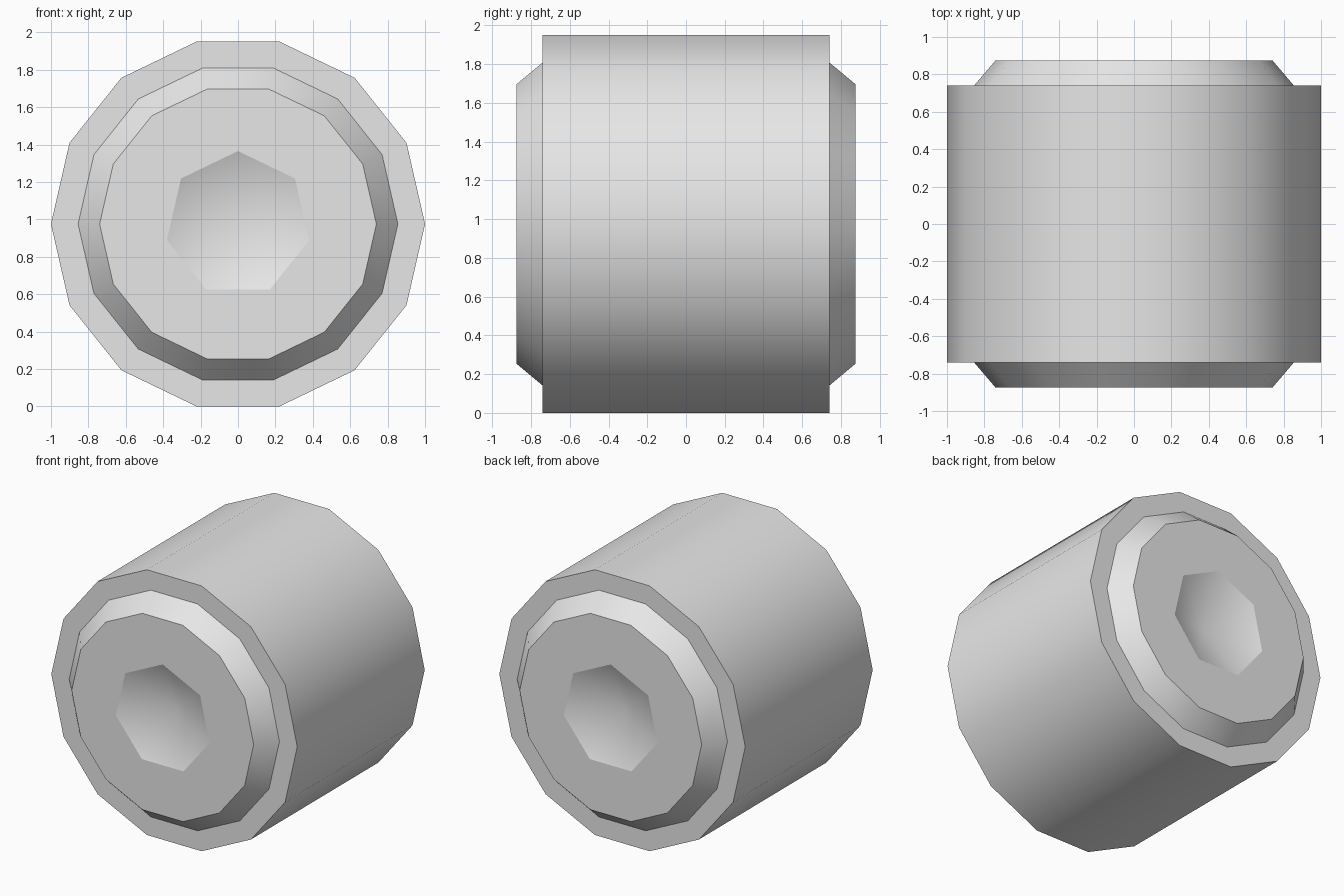
import bpy
import bmesh
from math import cos, sin, pi, radians

default_cube = bpy.data.objects.get("Cube")
if default_cube:
    bpy.data.objects.remove(default_cube, do_unlink=True)

SIDES = 14
AXIS_Z = cos(pi / SIDES)      # height of the axis, so a flat side rests on the floor
BODY_Y = 0.74
CAP_Y = 0.875
CAP_BASE, CAP_TOP = 0.855, 0.74
SOCKET_R, SOCKET_DEPTH = 0.39, 0.16

# Single grey material
grey = bpy.data.materials.new("plain grey")
grey.use_nodes = True
colour = (0.8, 0.8, 0.8, 1)
grey.diffuse_color = colour
grey.node_tree.nodes["Principled BSDF"].inputs["Base Color"].default_value = colour


def ring(bm, radius, y, sides=SIDES, start=0.0):
    angles = [start + 2 * pi * i / sides for i in range(sides)]
    return [bm.verts.new((radius * cos(a), y, AXIS_Z + radius * sin(a))) for a in angles]


def bridge(bm, a, b):
    n = len(a)
    for i in range(n):
        j = (i + 1) % n
        bm.faces.new((a[i], b[i], b[j], a[j]))


def loop_edges(bm, verts):
    return [bm.edges.get((v, verts[i - 1])) for i, v in enumerate(verts)]


def finish(bm, name, sharp=()):
    # Smooth shading with hard edges at steep angles and on the given edges
    bm.normal_update()
    for f in bm.faces:
        f.smooth = True
    for e in bm.edges:
        e.smooth = e not in sharp and e.calc_face_angle(0) < radians(30)
    mesh = bpy.data.meshes.new(name)
    bm.to_mesh(mesh)
    bm.free()
    mesh.materials.append(grey)
    bpy.context.collection.objects.link(bpy.data.objects.new(name, mesh))


def make_barrel():
    bm = bmesh.new()
    profile = [(CAP_BASE, -BODY_Y), (1, -BODY_Y), (1, BODY_Y), (CAP_BASE, BODY_Y)]
    rings = [ring(bm, r, y) for r, y in profile]
    for a, b in zip(rings, rings[1:]):
        bridge(bm, a, b)
    finish(bm, "barrel")


def make_end_cap(name, side):
    bm = bmesh.new()
    # Bevelled rim
    base, top = ring(bm, CAP_BASE, BODY_Y), ring(bm, CAP_TOP, CAP_Y)
    bridge(bm, base, top)
    # Shallow seven-sided socket
    rim = ring(bm, SOCKET_R, CAP_Y, 7, pi / 2)
    tip = bm.verts.new((0, CAP_Y - SOCKET_DEPTH, AXIS_Z))
    for i, v in enumerate(rim):
        bm.faces.new((v, tip, rim[(i + 1) % 7]))
    # Flat end face around the socket
    rim_edges = loop_edges(bm, rim)
    filled = bmesh.ops.triangle_fill(bm, use_beauty=True, normal=(0, 1, 0),
                                     edges=loop_edges(bm, top) + rim_edges)
    bm.normal_update()
    for f in filled["geom"]:
        if isinstance(f, bmesh.types.BMFace) and f.normal.y < 0:
            f.normal_flip()
    # Mirror to the chosen end
    if side < 0:
        for v in bm.verts:
            v.co.y = -v.co.y
        bmesh.ops.reverse_faces(bm, faces=bm.faces[:])
    finish(bm, name, set(rim_edges))


make_barrel()
make_end_cap("front_end_cap", -1)
make_end_cap("back_end_cap", 1)
